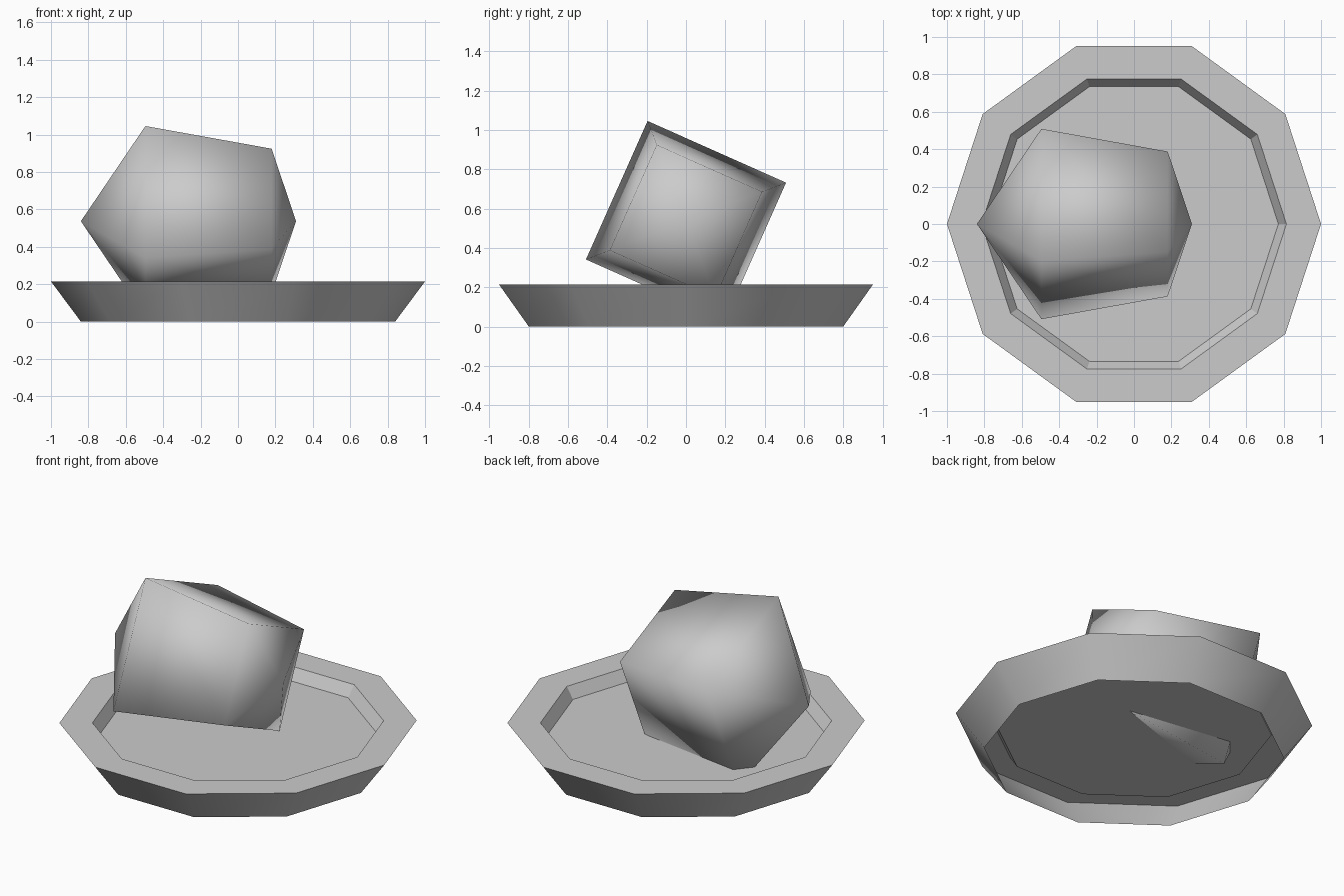
import bpy
import bmesh
from math import cos, sin, pi, radians
from mathutils import Matrix

cube = bpy.data.objects.get("Cube")
if cube:
    bpy.data.objects.remove(cube, do_unlink=True)

GREY = (0.6, 0.6, 0.6, 1)
grey = bpy.data.materials.new("plain_grey")
grey.use_nodes = True
grey.diffuse_color = GREY
grey.node_tree.nodes["Principled BSDF"].inputs["Base Color"].default_value = GREY


def lathe(name, profile, sides, start=0.0):
    """Turn (radius, height) points around z; zero radius makes a pole."""
    bm = bmesh.new()
    rings = []
    for radius, height in profile:
        count = sides if radius else 1
        rings.append([bm.verts.new((radius * cos(start + 2 * pi * i / sides),
                                    radius * sin(start + 2 * pi * i / sides), height))
                      for i in range(count)])
    for low, high in zip(rings, rings[1:]):
        for i in range(sides):
            j = (i + 1) % sides
            corners = [low[i % len(low)], low[j % len(low)],
                       high[j % len(high)], high[i % len(high)]]
            bm.faces.new(list(dict.fromkeys(corners)))
    if len(rings[-1]) > 1:
        bm.faces.new(rings[-1])
    mesh = bpy.data.meshes.new(name)
    bm.to_mesh(mesh)
    bm.free()
    mesh.materials.append(grey)
    obj = bpy.data.objects.new(name, mesh)
    bpy.context.collection.objects.link(obj)
    bpy.ops.object.select_all(action="DESELECT")
    obj.select_set(True)
    bpy.context.view_layer.objects.active = obj
    return obj


# Shallow dish: open-bottomed flared skirt, flat rim and sunken floor
dish = lathe("dish", [(0.84, 0), (1.0, 0.215), (0.815, 0.215), (0.772, 0.146)], 10)
bpy.ops.object.shade_smooth_by_angle(angle=radians(30))

# Four-sided rounded lump lying on its side, tilted in the dish
lump = lathe("lump", [(0, -0.84), (0.545, -0.495), (0.415, 0.18), (0, 0.31)], 4)
lump.data.transform(Matrix.Translation((0, 0, 0.537))
                    @ Matrix.Rotation(radians(21), 4, "X")
                    @ Matrix.Rotation(radians(90), 4, "Y"))
bpy.ops.object.shade_smooth()
